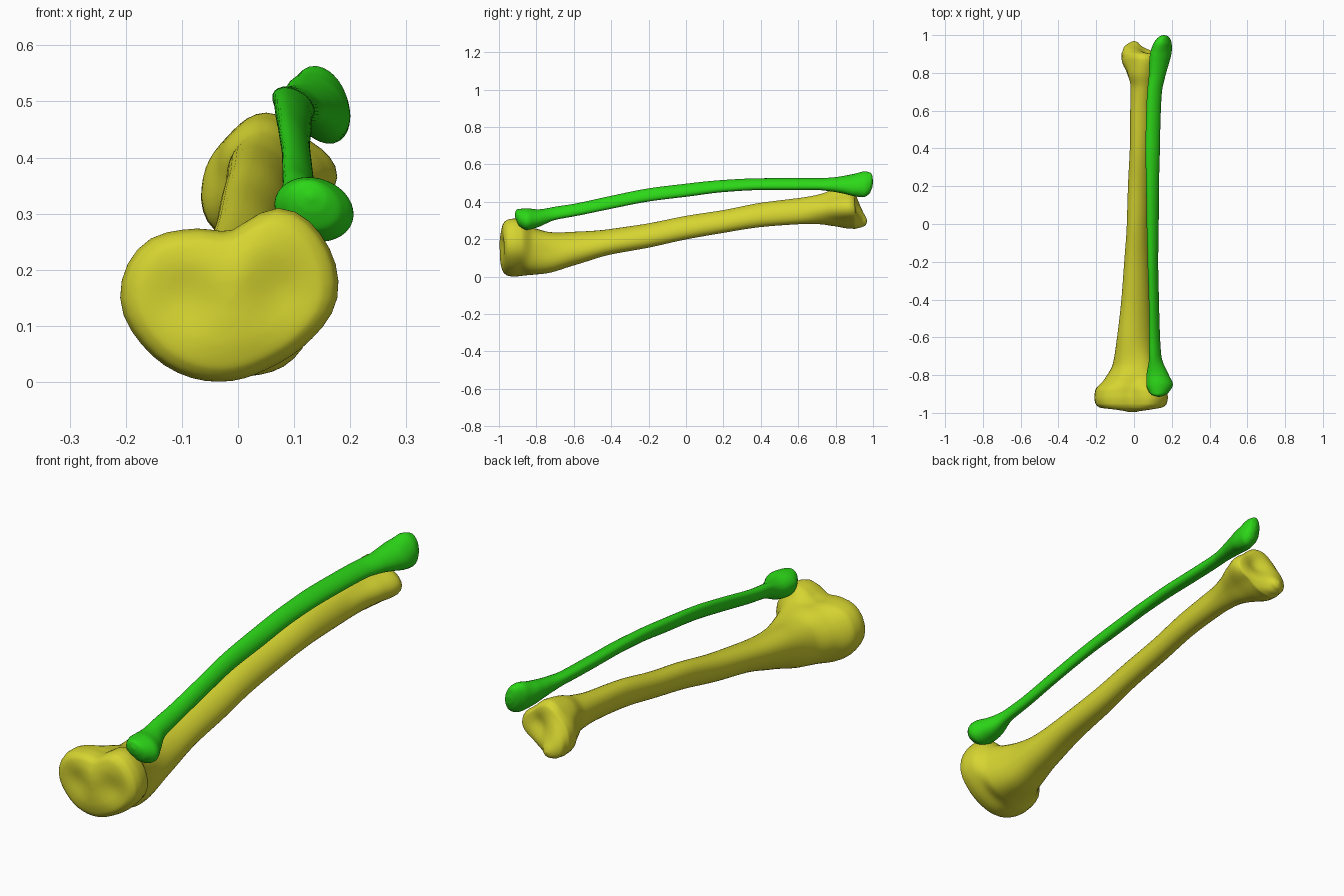
import bpy, bmesh, math

if "Cube" in bpy.data.objects:
    bpy.data.objects.remove(bpy.data.objects["Cube"], do_unlink=True)

SIDES, STEPS = 40, 6


def material(name, rgb):
    m = bpy.data.materials.new(name)
    m.use_nodes = True
    m.diffuse_color = (*rgb, 1)
    bsdf = m.node_tree.nodes["Principled BSDF"]
    bsdf.inputs["Base Color"].default_value = (*rgb, 1)
    bsdf.inputs["Roughness"].default_value = 0.6
    return m


def around(radii):
    """Resample evenly spaced radii smoothly around a full turn."""
    n, out = len(radii), []
    for i in range(SIDES):
        f = i * n / SIDES
        k, t = int(f), f - int(f)
        a, b, c, d = (radii[(k + j) % n] for j in (-1, 0, 1, 2))
        out.append(b + 0.5 * t * (c - a + t * (2*a - 5*b + 4*c - d + t * (3*(b - c) + d - a))))
    return out


def oval(rx, rz, lean):
    """Radii of an ellipse leaning to the upper left inside a fixed box."""
    out = []
    for i in range(SIDES):
        a = 2 * math.pi * i / SIDES
        u, v = rz * math.cos(a), rx * math.sin(a)
        out.append(rx * rz * math.sqrt((1 - lean**2) / (u*u + 2*lean*u*v + v*v)))
    return out


def along(ys, vals):
    """Interpolate one value along the bone without overshooting."""
    slopes = [(vals[i+1] - vals[i]) / (ys[i+1] - ys[i]) for i in range(len(ys) - 1)]
    tang = [slopes[0]]
    for p, q in zip(slopes, slopes[1:]):
        tang.append(2 * p * q / (p + q) if p * q > 0 else 0)
    tang.append(slopes[-1])
    out = []
    for i in range(len(slopes)):
        h = ys[i+1] - ys[i]
        for s in range(STEPS):
            t = s / STEPS
            out.append((1 + 2*t) * (1 - t)**2 * vals[i] + t * (1 - t)**2 * h * tang[i]
                       + t*t * (3 - 2*t) * vals[i+1] + t*t * (t - 1) * h * tang[i+1])
    return out + [vals[-1]]


def loft(name, sections, mat, shift=None):
    """Skin rings given as (y, centre x, centre z, radii)."""
    ys = [s[0] for s in sections]
    columns = list(zip(*[[s[0], s[1], s[2], *s[3]] for s in sections]))
    bm = bmesh.new()
    rings = []
    for y, cx, cz, *radii in zip(*[along(ys, c) for c in columns]):
        ring = []
        for i, r in enumerate(radii):
            a = 2 * math.pi * i / SIDES
            x, z = cx + r * math.cos(a), cz + r * math.sin(a)
            ring.append(bm.verts.new((x, y + (shift(x, y, z) if shift else 0), z)))
        rings.append(ring)
    for p, q in zip(rings, rings[1:]):
        for i in range(SIDES):
            j = (i + 1) % SIDES
            bm.faces.new((p[i], p[j], q[j], q[i]))
    bm.faces.new(rings[0])
    bm.faces.new(rings[-1])
    bmesh.ops.recalc_face_normals(bm, faces=bm.faces)
    me = bpy.data.meshes.new(name)
    bm.to_mesh(me)
    bm.free()
    me.materials.append(mat)
    for f in me.polygons:
        f.use_smooth = True
    ob = bpy.data.objects.new(name, me)
    bpy.context.collection.objects.link(ob)


yellow = material("yellow bone", (0.67, 0.66, 0.03))
green = material("green bone", (0.025, 0.68, 0.009))

# Large bone: broad knee end, as scaled copies of one outline
knee = around([.187, .194, .184, .121, .142, .187, .2, .18, .162, .148, .142, .157])
large = [(y, -.01, .15, [r * s for r in knee]) for y, s in
         ((-1, .02), (-.998, .25), (-.99, .6), (-.975, .86), (-.952, .97), (-.92, 1), (-.88, .975))]

# Neck below the knee
large += [(-.82, 0, .14, around([.135, .14, .12, .14, .155, .14, .13, .14])),
          (-.74, 0, .135, around([.112, .115, .105, .112, .112, .11, .115, .13]))]

# Slender shaft: y, left, right, centre z, half height
for y, x0, x1, cz, rz in ((-.6, -.09, .1, .15, .09), (-.4, -.067, .086, .187, .068),
                          (-.2, -.052, .08, .22, .065), (0, -.038, .077, .262, .063),
                          (.2, -.032, .082, .295, .061), (.4, -.022, .092, .33, .065),
                          (.6, -.02, .103, .35, .07)):
    large.append((y, (x0 + x1) / 2, cz, oval((x1 - x0) / 2, rz, .25)))

# Ankle end, narrowing to the spur on one side
for y, cx, cz, radii in (
        (.72, .043, .36, [.083, .072, .082, .072, .06, .066, .08, .08]),
        (.8, .045, .365, [.112, .09, .105, .093, .08, .1, .096, .088]),
        (.87, .05, .365, [.127, .1, .115, .1, .112, .13, .1, .09]),
        (.9, .047, .36, [.12, .095, .105, .095, .11, .126, .098, .087]),
        (.915, .03, .34, [.085, .075, .085, .082, .09, .096, .078, .07]),
        (.945, .002, .31, [.035, .036, .04, .046, .047, .049, .042, .036]),
        (.962, 0, .298, [.02] * 8),
        (.968, 0, .297, [.004] * 8)):
    large.append((y, cx, cz, around(radii)))


def bump(x, z, cx, cz, size):
    return math.exp(-((x - cx)**2 + (z - cz)**2) / size)


def end_hollows(x, y, z):
    """Two shallow cups in the knee face, one in the ankle face."""
    if y < -.9:
        cups = bump(x, z, -.1, .15, .004) + bump(x, z, .08, .16, .004)
        return min(1, (-.9 - y) / .06) * (.02 * cups - .003 * bump(x, z, -.01, .19, .002))
    if y > .87:
        return -min(1, (y - .87) / .03) * .022 * bump(x, z, .075, .375, .002)
    return 0


loft("large_bone", large, yellow, end_hollows)

# Thin bone in three stretches: lean, then y, left, right, bottom and top limits
small = []
for lean, rows in (
        (.15, ((-.915, .125, .135, .325, .335), (-.908, .1, .16, .3, .355),
               (-.89, .08, .185, .27, .362), (-.85, .065, .206, .25, .365),
               (-.8, .066, .185, .262, .36))),
        (.4, ((-.7, .08, .145, .303, .374), (-.6, .079, .138, .322, .389),
              (-.4, .078, .132, .363, .432), (-.2, .072, .128, .402, .472),
              (0, .067, .131, .427, .497), (.2, .064, .132, .452, .517),
              (.4, .061, .137, .463, .526), (.6, .065, .142, .463, .527),
              (.7, .07, .148, .463, .527))),
        (.3, ((.78, .078, .165, .455, .53), (.85, .08, .185, .442, .54),
              (.9, .085, .198, .43, .55), (.95, .1, .2, .425, .563),
              (.98, .12, .192, .443, .558), (.995, .138, .178, .475, .543),
              (1, .154, .162, .503, .513)))):
    for y, x0, x1, z0, z1 in rows:
        small.append((y, (x0 + x1) / 2, (z0 + z1) / 2, oval((x1 - x0) / 2, (z1 - z0) / 2, lean)))
loft("thin_bone", small, green)
